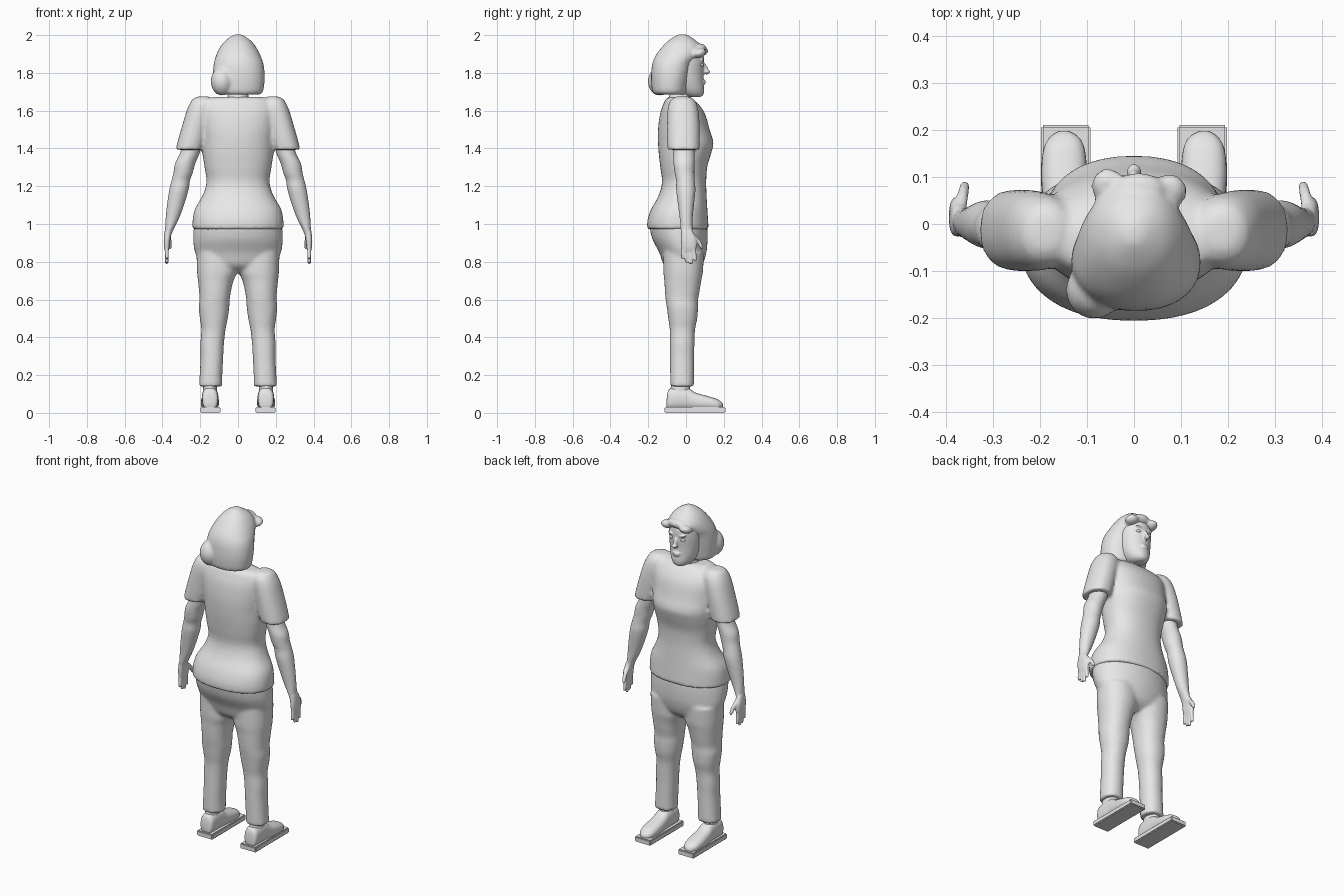
import bpy, bmesh, math
from mathutils import Vector, Matrix

grey = bpy.data.materials.new("plain grey")
grey.diffuse_color = (0.8, 0.8, 0.8, 1)


def smooth_rows(rows, steps):
    """Catmull-Rom rows between the given cross-sections."""
    out = []
    for i in range(len(rows) - 1):
        a, b = rows[max(i - 1, 0)], rows[i]
        c, d = rows[i + 1], rows[min(i + 2, len(rows) - 1)]
        for k in range(steps):
            t = k / steps
            out.append([0.5 * (2 * q + (r - p) * t + (2 * p - 5 * q + 4 * r - s) * t * t
                               + (3 * q - p - 3 * r + s) * t ** 3)
                        for p, q, r, s in zip(a, b, c, d)])
    return out + [list(rows[-1])]


def loft(bm, rows, axis="z", n=2.0, sides=32, steps=4, flip=1, tilt=0.0):
    """Skin rows of (position, x min, x max, other min, other max)."""
    rings = []
    for p, x0, x1, v0, v1 in smooth_rows(rows, steps):
        ring = []
        for i in range(sides):
            a = math.tau * i / sides
            c, s = math.cos(a), math.sin(a)
            u = (x1 - x0) / 2 * math.copysign(abs(c) ** (2 / n), c)
            v = (v0 + v1) / 2 + (v1 - v0) / 2 * math.copysign(abs(s) ** (2 / n), s)
            x = ((x0 + x1) / 2 + u) * flip
            co = (x, v, p + tilt * u) if axis == "z" else (x, p, v)
            ring.append(bm.verts.new(co))
        rings.append(ring)
    faces = [bm.faces.new(rings[0]), bm.faces.new(rings[-1])]
    for a, b in zip(rings, rings[1:]):
        for i in range(sides):
            j = (i + 1) % sides
            faces.append(bm.faces.new((a[i], a[j], b[j], b[i])))
    bmesh.ops.recalc_face_normals(bm, faces=faces)


def blob(bm, loc, size, turn=0.0, axis="X"):
    m = Matrix.Translation(loc) @ Matrix.Rotation(turn, 4, axis) @ Matrix.Diagonal((*size, 1))
    bmesh.ops.create_uvsphere(bm, u_segments=20, v_segments=12, radius=1, matrix=m)


def finish(name, bm, voxel=0, relax=3):
    me = bpy.data.meshes.new(name)
    bm.to_mesh(me)
    bm.free()
    ob = bpy.data.objects.new(name, me)
    bpy.context.collection.objects.link(ob)
    me.materials.append(grey)
    bpy.ops.object.select_all(action="DESELECT")
    ob.select_set(True)
    bpy.context.view_layer.objects.active = ob
    bpy.ops.object.shade_smooth_by_angle(angle=math.radians(50))
    if voxel:
        mod = ob.modifiers.new("fuse", "REMESH")
        mod.mode = "VOXEL"
        mod.voxel_size = voxel
        mod.use_smooth_shade = True
        mod = ob.modifiers.new("relax", "SMOOTH")
        mod.factor, mod.iterations = 0.5, relax
    return ob


# Trousers: pelvis fused with two legs
bm = bmesh.new()
loft(bm, [(0.74, -.12, .12, -.06, .04), (0.78, -.19, .19, -.115, .085),
          (0.85, -.228, .228, -.142, .108), (0.92, -.237, .237, -.178, .114),
          (0.99, -.234, .234, -.194, .113)], sides=48)
for s in (1, -1):
    loft(bm, [(0.14, .083, .207, -.083, .043), (0.2, .083, .203, -.084, .043),
              (0.3, .078, .198, -.085, .043), (0.37, .074, .199, -.085, .045),
              (0.44, .066, .194, -.086, .048), (0.5, .054, .202, -.094, .06),
              (0.56, .046, .208, -.102, .064), (0.6, .044, .204, -.108, .064),
              (0.65, .036, .207, -.112, .073), (0.7, .024, .212, -.115, .081),
              (0.75, .004, .217, -.12, .09), (0.85, .0, .22, -.12, .095)],
         n=2.2, flip=s)
finish("trousers", bm, 0.011)

# Shirt: torso fused with short sleeves
bm = bmesh.new()
loft(bm, [(0.972, -.241, .241, -.205, .12), (1.02, -.24, .24, -.204, .117),
          (1.08, -.228, .228, -.184, .113), (1.15, -.188, .188, -.145, .109),
          (1.22, -.167, .167, -.127, .107), (1.3, -.177, .177, -.136, .112),
          (1.37, -.188, .188, -.144, .132), (1.43, -.193, .193, -.148, .145),
          (1.5, -.198, .198, -.148, .125), (1.58, -.205, .205, -.138, .102),
          (1.63, -.2, .2, -.122, .07), (1.66, -.17, .17, -.108, .035),
          (1.672, -.13, .13, -.09, .01)], n=2.25, sides=48)
for s in (1, -1):
    loft(bm, [(1.393, .185, .33, -.098, .072), (1.45, .168, .316, -.1, .073),
              (1.53, .15, .293, -.1, .072), (1.6, .13, .272, -.098, .066),
              (1.64, .125, .254, -.09, .055), (1.666, .14, .235, -.07, .035),
              (1.676, .16, .205, -.045, .01)], n=2.2, flip=s, tilt=-0.0)
finish("shirt", bm, 0.011, 2)

# Arms with hands
for side, s in (("right", 1), ("left", -1)):
    bm = bmesh.new()
    loft(bm, [(0.93, .358, .388, -.025, .04), (0.97, .342, .386, -.028, .034),
              (1.03, .312, .383, -.033, .035), (1.1, .286, .376, -.042, .042),
              (1.18, .262, .364, -.052, .05), (1.23, .254, .352, -.052, .046),
              (1.27, .24, .342, -.06, .044), (1.32, .226, .333, -.066, .045),
              (1.38, .202, .305, -.066, .045), (1.48, .18, .28, -.065, .045)],
         flip=s)
    # palm
    loft(bm, [(0.858, .368, .388, -.02, .05), (0.88, .362, .392, -.024, .056),
              (0.92, .358, .393, -.027, .055), (0.965, .35, .388, -.025, .035)],
         n=2.6, flip=s)
    # four fingers and the thumb
    for y, tip, low in ((-.012, -.018, .815), (.006, .004, .795), (.025, .026, .788), (.042, .048, .805)):
        loft(bm, [(low, .372, .382, tip - .004, tip + .004),
                  (low + .008, .368, .386, tip - .009, tip + .009),
                  (0.88, .366, .388, y - .011, y + .011)], sides=12, flip=s)
    loft(bm, [(0.868, .354, .364, .078, .088), (0.88, .35, .37, .07, .091),
              (0.915, .352, .376, .045, .075), (0.945, .356, .384, .01, .045)],
         sides=12, flip=s)
    finish(side + "_arm", bm, 0.0055, 2)

# Shoes, soles and ankles
for side, s in (("right", 1), ("left", -1)):
    bm = bmesh.new()
    loft(bm, [(-.102, .125, .17, .025, .075), (-.09, .108, .187, .015, .125),
              (-.04, .104, .191, .015, .138), (.01, .104, .191, .015, .132),
              (.05, .102, .194, .015, .108), (.11, .1, .197, .015, .09),
              (.16, .105, .192, .015, .075), (.185, .118, .178, .02, .06),
              (.197, .138, .16, .025, .045)], axis="y", n=2.4, flip=s)
    finish(side + "_shoe", bm)
    bm = bmesh.new()
    loft(bm, [(0.08, .108, .187, -.09, .02), (0.14, .112, .184, -.08, .022),
              (0.2, .112, .184, -.07, .025)], flip=s)
    finish(side + "_ankle", bm)
    bm = bmesh.new()
    bmesh.ops.create_cube(bm, size=1, matrix=Matrix.Translation((.145 * s, .048, .016))
                          @ Matrix.Diagonal((.106, .324, .032, 1)))
    bmesh.ops.bevel(bm, geom=bm.edges[:], offset=.005, segments=2, affect="EDGES")
    finish(side + "_sole", bm)

# Neck
bm = bmesh.new()
loft(bm, [(1.6, -.075, .075, -.11, .035), (1.66, -.06, .06, -.095, .025),
          (1.7, -.052, .052, -.085, .03), (1.78, -.052, .052, -.08, .03)])
finish("neck", bm)

# Head with nose, chin, lips, brows and cheeks
bm = bmesh.new()
loft(bm, [(1.672, -.025, .025, .015, .075), (1.684, -.048, .048, -.03, .092),
          (1.71, -.067, .067, -.06, .097), (1.75, -.081, .081, -.08, .094),
          (1.8, -.09, .09, -.1, .093), (1.86, -.094, .094, -.11, .096),
          (1.91, -.09, .09, -.11, .088), (1.96, -.06, .06, -.08, .05)], sides=40)
blob(bm, (0, .1, 1.822), (.012, .016, .034), 0.35)
blob(bm, (0, .11, 1.806), (.016, .018, .011))
blob(bm, (0, .094, 1.757), (.026, .011, .006))
blob(bm, (0, .094, 1.746), (.022, .011, .006))
for s in (1, -1):
    blob(bm, (.036 * s, .088, 1.866), (.024, .01, .006), -.15 * s, "Y")
finish("head", bm, 0.005, 2)

# Eyes
for side, s in (("right", 1), ("left", -1)):
    bm = bmesh.new()
    blob(bm, (.036 * s, .082, 1.842), (.016, .011, .009))
    finish(side + "_eye", bm)

# Hair: bob with a full lock on one side and a swept fringe
bm = bmesh.new()
loft(bm, [(1.685, -.105, .112, -.165, .0), (1.7, -.125, .132, -.178, .006),
          (1.75, -.132, .14, -.184, .016), (1.8, -.133, .141, -.184, .026),
          (1.85, -.128, .134, -.178, .04), (1.89, -.117, .12, -.162, .07),
          (1.93, -.099, .1, -.133, .082), (1.965, -.073, .074, -.1, .06),
          (1.99, -.042, .042, -.065, .025), (2.004, -.015, .015, -.04, .0)],
     n=2.2, sides=40)
blob(bm, (-.085, -.14, 1.755), (.06, .062, .075))
blob(bm, (-.055, .08, 1.91), (.036, .04, .024), .3)
blob(bm, (.075, .07, 1.905), (.038, .038, .024), .3)
blob(bm, (.01, .07, 1.925), (.06, .04, .028), .3)
finish("hair", bm, 0.009, 3)

# Ear showing through the hair
bm = bmesh.new()
blob(bm, (.118, -.095, 1.815), (.018, .024, .032))
finish("right_ear", bm)
